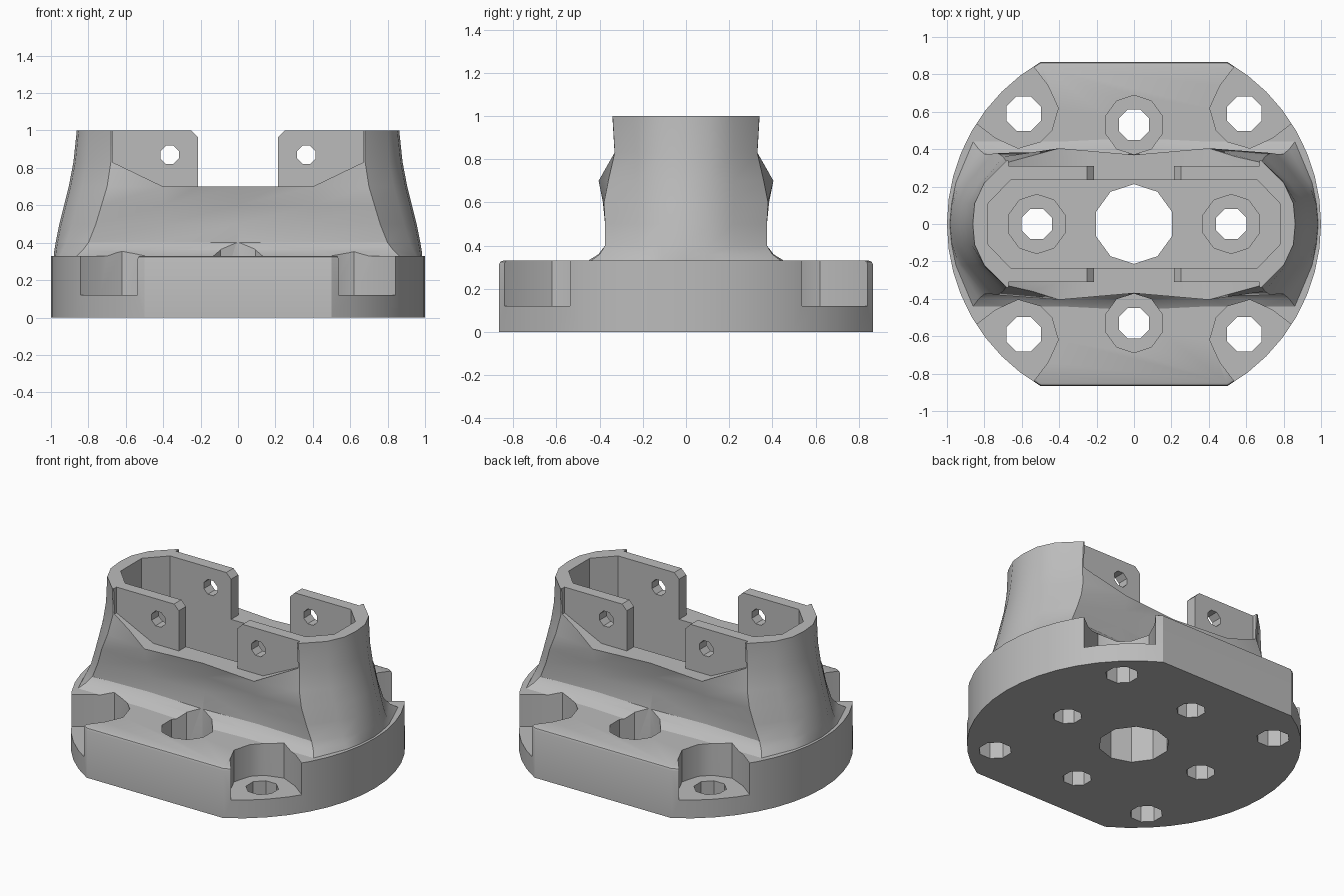
import bpy, bmesh
from math import cos, sin, pi, radians

if "Cube" in bpy.data.objects:
    bpy.data.objects.remove(bpy.data.objects["Cube"], do_unlink=True)

GREY = (0.5, 0.5, 0.5, 1)
grey = bpy.data.materials.new("plain_grey")
grey.use_nodes = True
grey.diffuse_color = GREY
grey.node_tree.nodes["Principled BSDF"].inputs["Base Color"].default_value = GREY


def finish(bm, name):
    bmesh.ops.recalc_face_normals(bm, faces=bm.faces)
    mesh = bpy.data.meshes.new(name)
    bm.to_mesh(mesh)
    bm.free()
    ob = bpy.data.objects.new(name, mesh)
    mesh.materials.append(grey)
    bpy.context.collection.objects.link(ob)
    return ob


def loft(name, rings, bevel=0):
    """Skin closed rings of points, with capped ends."""
    bm = bmesh.new()
    loops = [[bm.verts.new(p) for p in ring] for ring in rings]
    n = len(loops[0])
    for a, b in zip(loops, loops[1:]):
        for i in range(n):
            j = (i + 1) % n
            bm.faces.new((a[i], a[j], b[j], b[i]))
    bm.faces.new(loops[0])
    top = bm.faces.new(loops[-1])
    if bevel:
        bmesh.ops.bevel(bm, geom=list(top.edges), offset=bevel, segments=2,
                        profile=0.5, affect='EDGES')
    return finish(bm, name)


def prism(name, pts, lo, hi, axis='z', bevel=0):
    place = (lambda p, h: (p[0], p[1], h)) if axis == 'z' else (lambda p, h: (p[0], h, p[1]))
    return loft(name, [[place(p, h) for p in pts] for h in (lo, hi)], bevel)


def circle(x, y, r, n=8):
    return [(x + r * cos(2 * pi * (i + .5) / n), y + r * sin(2 * pi * (i + .5) / n)) for i in range(n)]


def combine(target, other, operation='DIFFERENCE'):
    mod = target.modifiers.new("join", 'BOOLEAN')
    mod.operation, mod.solver, mod.object = operation, 'EXACT', other
    bpy.context.view_layer.objects.active = target
    bpy.ops.object.modifier_apply(modifier=mod.name)
    bpy.data.objects.remove(other, do_unlink=True)


def cut(pts, lo, hi, axis='z'):
    combine(bracket, prism("cutter", pts, lo, hi, axis))


# Base: a disc with flattened front and back
N = 48
disc = [(cos(2 * pi * i / N), sin(2 * pi * i / N)) for i in range(N)]
bracket = prism("mounting_bracket", [p for p in disc if abs(p[1]) < .867], 0, .33, bevel=.018)

# Flared body: height, end x, corner x, corner y, shoulder y, middle y
levels = [
    (.25, .980, .86, .46, .46, .47),
    (.33, .985, .86, .44, .44, .46),
    (.36, .982, .83, .40, .39, .41),
    (.40, .975, .80, .375, .36, .375),
    (.50, .955, .76, .375, .36, .345),
    (.60, .930, .73, .38, .385, .345),
    (.70, .905, .70, .36, .405, .37),
    (.83, .880, .68, .33, .36, .36),
    (1.0, .862, .68, .34, .345, .345),
]
rings = []
for z, end, cx, cy, shoulder, mid in levels:
    q = [(end, 0), (end - .01, .11), ((end + cx) / 2 + .03, .22), (cx, cy), (.4, shoulder), (0, mid)]
    half = q + [(-x, y) for x, y in q[-2::-1]]
    ring = half + [(x, -y) for x, y in half[-2:0:-1]]
    rings.append([(x, y, z) for x, y in ring])
combine(bracket, loft("body", rings), 'UNION')

# Cavity with chamfered corners
corner = [(.78, .11), (.66, .235)]
cavity = corner + [(-x, y) for x, y in corner[::-1]]
cut(cavity + [(-x, -y) for x, y in cavity], .32, 1.2)

# Shelves outside the four upright flaps
shelf = [(-.67, 1.2), (-.67, .83), (-.4, .7), (.4, .7), (.67, .83), (.67, 1.2)]
for lo, hi in ((.31, .7), (-.7, -.31)):
    cut(shelf, lo, hi, 'y')

# Slot between the flaps, with chamfered top corners
slot = [(.215, .7), (.215, .965), (.25, 1), (.25, 1.2)]
cut(slot + [(-x, z) for x, z in slot[::-1]], -.8, .8, 'y')

# Pin holes through the flaps
for s in (-1, 1):
    cut(circle(s * .365, .87, .053), -.8, .8, 'y')

# Corner pockets with bolt holes
edge = [(.57, .92), (.54, .845), (.46, .74), (.405, .62), (.44, .5)]
pocket = edge + [(y, x) for x, y in edge[::-1]] + [(1.1, 1.1)]
for sx in (-1, 1):
    for sy in (-1, 1):
        cut([(sx * x, sy * y) for x, y in pocket], .12, .42)
        cut(circle(sx * .59, sy * .59, .1), -.1, .3)

# Counterbored bolt holes and the central bore
for x, y in ((0, .53), (0, -.53), (.52, 0), (-.52, 0)):
    cut(circle(x, y, .158, 10), .12, .45)
    cut(circle(x, y, .088), -.1, .3)
cut(circle(0, 0, .213, 10), -.1, .6)

# Smooth shading with sharp edges kept
bpy.ops.object.select_all(action='DESELECT')
bracket.select_set(True)
bpy.context.view_layer.objects.active = bracket
bpy.ops.object.shade_smooth_by_angle(angle=radians(30))
